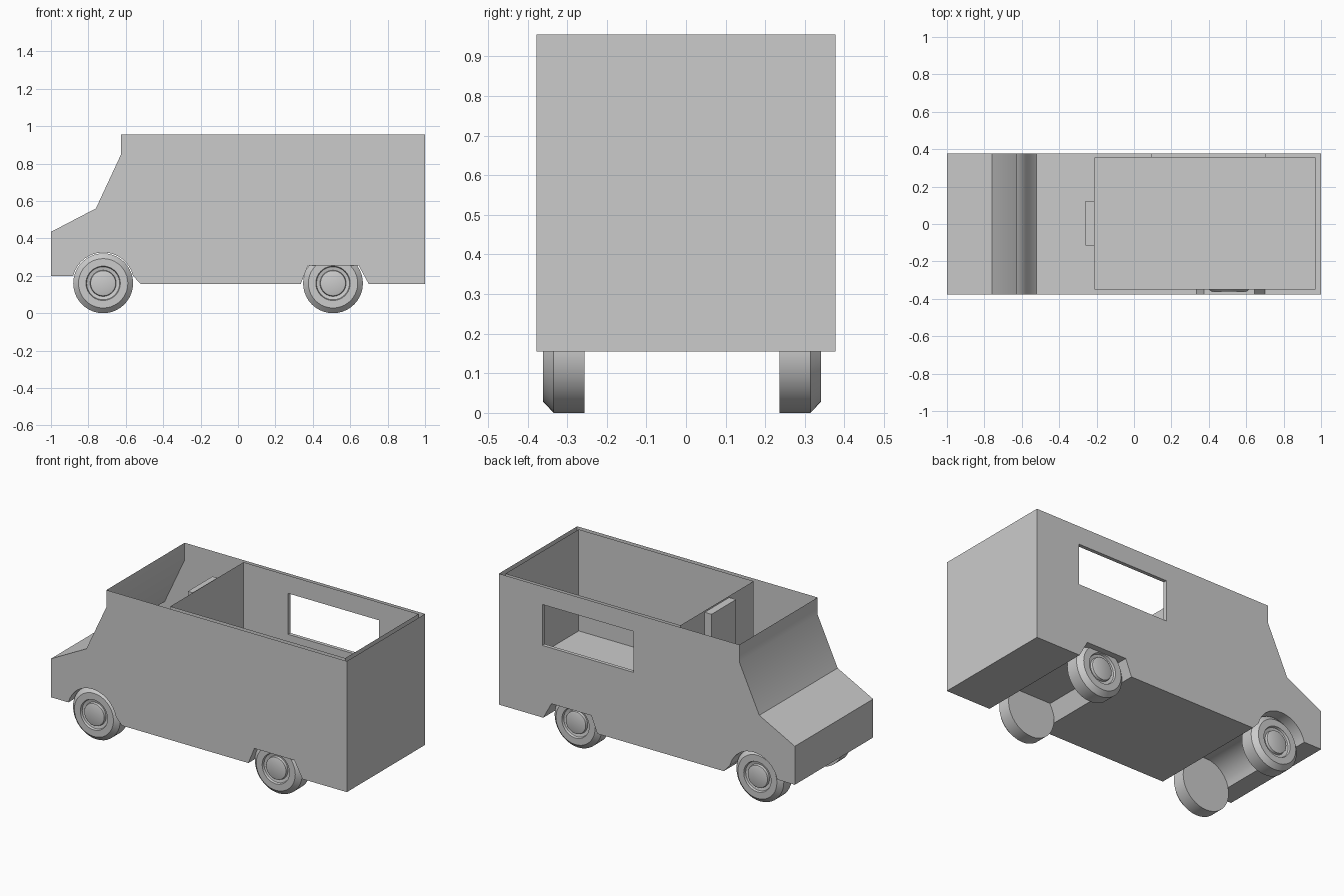
import bpy, bmesh
from math import sin, cos, pi, radians
from mathutils import Vector

if "Cube" in bpy.data.objects:
    bpy.data.objects.remove(bpy.data.objects["Cube"])


def finish(name, bm, smooth=False):
    bmesh.ops.remove_doubles(bm, verts=bm.verts, dist=1e-5)
    bmesh.ops.recalc_face_normals(bm, faces=bm.faces)
    mesh = bpy.data.meshes.new(name)
    bm.to_mesh(mesh)
    bm.free()
    ob = bpy.data.objects.new(name, mesh)
    bpy.context.collection.objects.link(ob)
    if smooth:
        bpy.ops.object.select_all(action='DESELECT')
        ob.select_set(True)
        bpy.context.view_layer.objects.active = ob
        bpy.ops.object.shade_smooth_by_angle(angle=radians(30))
    return ob


def strip(bm, points, y0, y1, closed=False):
    """Sheet swept along y between two copies of an xz path."""
    pairs = list(zip(points, points[1:] + points[:1]))
    for a, b in pairs if closed else pairs[:-1]:
        bm.faces.new([bm.verts.new((p[0], y, p[1]))
                      for p, y in ((a, y0), (b, y0), (b, y1), (a, y1))])


def wall(bm, loops, y):
    """Flat wall in the xz plane; loops after the first are holes."""
    edges = []
    for loop in loops:
        vs = [bm.verts.new((x, y, z)) for x, z in loop]
        edges += [bm.edges.new((vs[i - 1], vs[i])) for i in range(len(vs))]
    bmesh.ops.triangle_fill(bm, edges=edges, use_beauty=True, use_dissolve=False,
                            normal=Vector((0, 1, 0)))


WINDOW = [(0.09, 0.595), (0.705, 0.595), (0.705, 0.845), (0.09, 0.845)]
HALF, TOP = 0.378, 0.955

# Outer body: side profile swept across the width, open at the top
arch = [(-0.721 + 0.165 * cos(a), 0.16 + 0.165 * sin(a))
        for a in [radians(14 + 152 * i / 16) for i in range(17)]]
profile = [(1, TOP), (1, 0.155), (0.70, 0.155), (0.645, 0.255), (0.375, 0.255),
           (0.335, 0.155), (-0.52, 0.155)] + arch + [
           (-1, 0.20), (-1, 0.435), (-0.76, 0.56), (-0.625, 0.85), (-0.625, TOP)]
bm = bmesh.new()
strip(bm, profile, -HALF, HALF)
wall(bm, [profile], -HALF)
wall(bm, [profile, WINDOW], HALF)
finish("van_body", bm, smooth=True)

# Cargo liner: thin open-topped box just inside the body
X0, X1, Y0, Y1, FLOOR = -0.212, 0.97, -0.35, 0.356, 0.335
section = [(X1, TOP), (X1, FLOOR), (X0, FLOOR), (X0, TOP)]
bm = bmesh.new()
strip(bm, section, Y0, Y1)
wall(bm, [section], Y0)
wall(bm, [section, WINDOW], Y1)
finish("cargo_liner", bm)

# Serving window frame bridging both walls
bm = bmesh.new()
strip(bm, WINDOW, Y1, HALF, closed=True)
finish("window_frame", bm)

# Door panel on the cab side of the partition
bm = bmesh.new()
door = [(-0.258, FLOOR), (X0, FLOOR), (X0, 0.945), (-0.258, 0.945)]
strip(bm, door, -0.115, 0.122, closed=True)
wall(bm, [door], -0.115)
wall(bm, [door], 0.122)
finish("partition_door", bm)

# Wheels: lathed profile (radius, y), outer face towards -y
RIM = [(0, 0.052), (0.16, 0.052), (0.16, -0.026), (0.132, -0.053), (0.092, -0.053),
       (0.088, -0.040), (0.070, -0.036), (0.067, -0.050), (0.060, -0.053), (0, -0.053)]


def wheel(name, x, y, turn):
    bm = bmesh.new()
    vs = [bm.verts.new((r, d, 0)) for r, d in RIM]
    es = [bm.edges.new(p) for p in zip(vs, vs[1:])]
    bmesh.ops.spin(bm, geom=vs + es, cent=(0, 0, 0), axis=(0, 1, 0),
                   angle=2 * pi, steps=40, use_duplicate=False)
    ob = finish(name, bm, smooth=True)
    ob.location = (x, y, 0.16)
    ob.rotation_euler.z = turn


for end, x in (("front", -0.721), ("rear", 0.508)):
    wheel(end + "_wheel_near", x, -0.308, 0)
    wheel(end + "_wheel_far", x, 0.288, pi)
